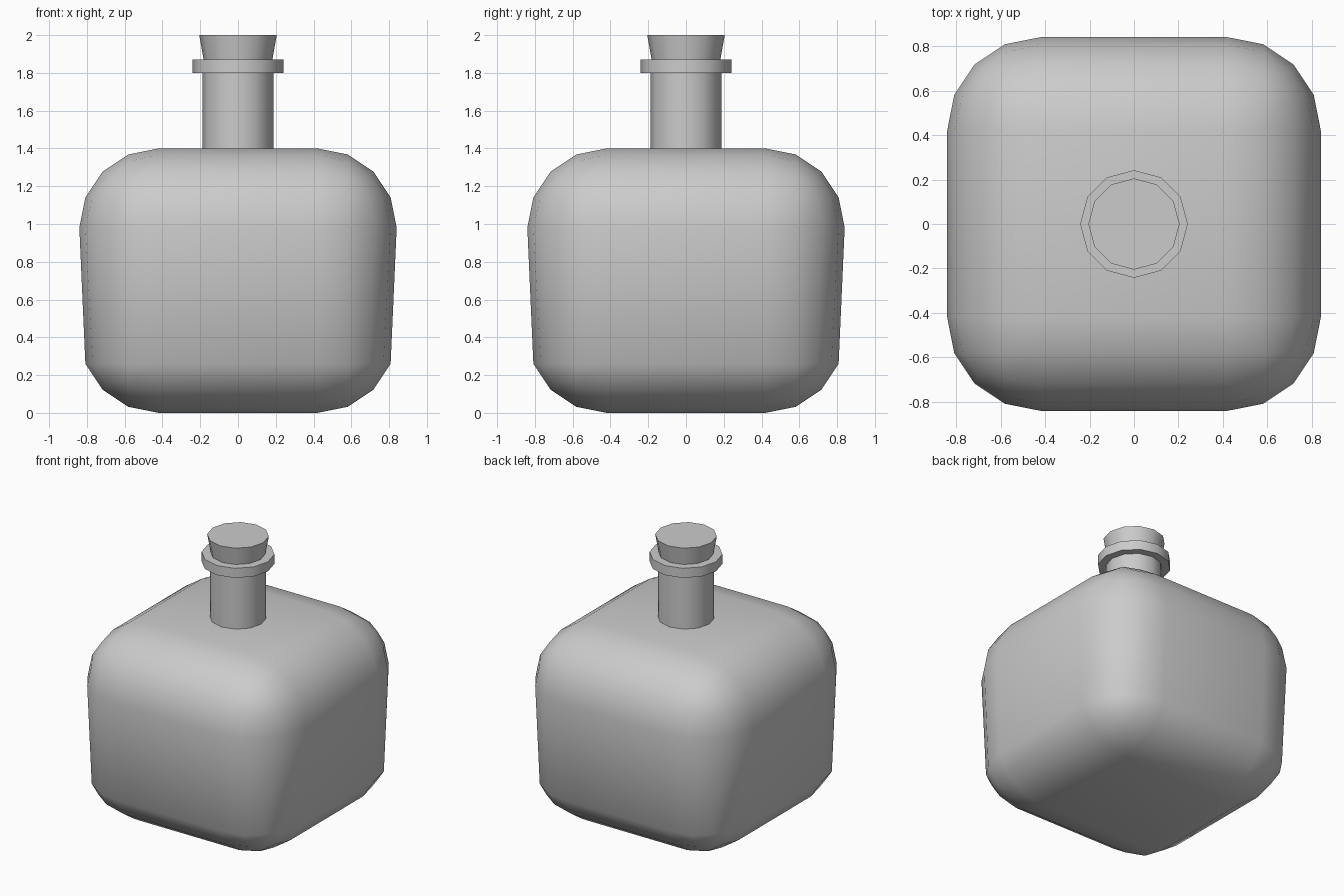
import bpy, bmesh, math

if "Cube" in bpy.data.objects:
    bpy.data.objects.remove(bpy.data.objects["Cube"])

H, R = 1.4, 0.42          # body height, corner radius


def add_object(name, bm, angle):
    bmesh.ops.recalc_face_normals(bm, faces=bm.faces)
    mesh = bpy.data.meshes.new(name)
    bm.to_mesh(mesh)
    bm.free()
    obj = bpy.data.objects.new(name, mesh)
    bpy.context.collection.objects.link(obj)
    bpy.ops.object.select_all(action='DESELECT')
    obj.select_set(True)
    bpy.context.view_layer.objects.active = obj
    bpy.ops.object.shade_smooth_by_angle(angle=math.radians(angle))
    return obj


def twelve_sided(name, r_low, r_high, z_low, z_high):
    bm = bmesh.new()
    rings = [[bm.verts.new((r * math.cos(i * math.tau / 12),
                            r * math.sin(i * math.tau / 12), z)) for i in range(12)]
             for r, z in ((r_low, z_low), (r_high, z_high))]
    for i in range(12):
        j = (i + 1) % 12
        bm.faces.new((rings[0][i], rings[0][j], rings[1][j], rings[1][i]))
    bm.faces.new(rings[0])
    bm.faces.new(rings[1])
    return add_object(name, bm, 35)


# Body: box with generously rounded edges
bm = bmesh.new()
bmesh.ops.create_cube(bm, size=1)
for v in bm.verts:
    v.co = (v.co.x * 1.68, v.co.y * 1.68, (v.co.z + 0.5) * H)
bmesh.ops.bevel(bm, geom=bm.edges[:], offset=R, segments=4, profile=0.5,
                affect='EDGES', clamp_overlap=False)
# Collapse the lower shoulder loop so the sides taper down to the base curve
for v in bm.verts:
    if abs(v.co.z - R) < 0.01:
        v.co.z = H - R
bmesh.ops.remove_doubles(bm, verts=bm.verts[:], dist=0.001)
add_object("bottle_body", bm, 60)

# Neck, lip and tapered cork
twelve_sided("neck", 0.187, 0.187, 1.38, 1.80)
twelve_sided("neck_lip", 0.242, 0.242, 1.80, 1.87)
twelve_sided("cork", 0.18, 0.205, 1.86, 2.0)
